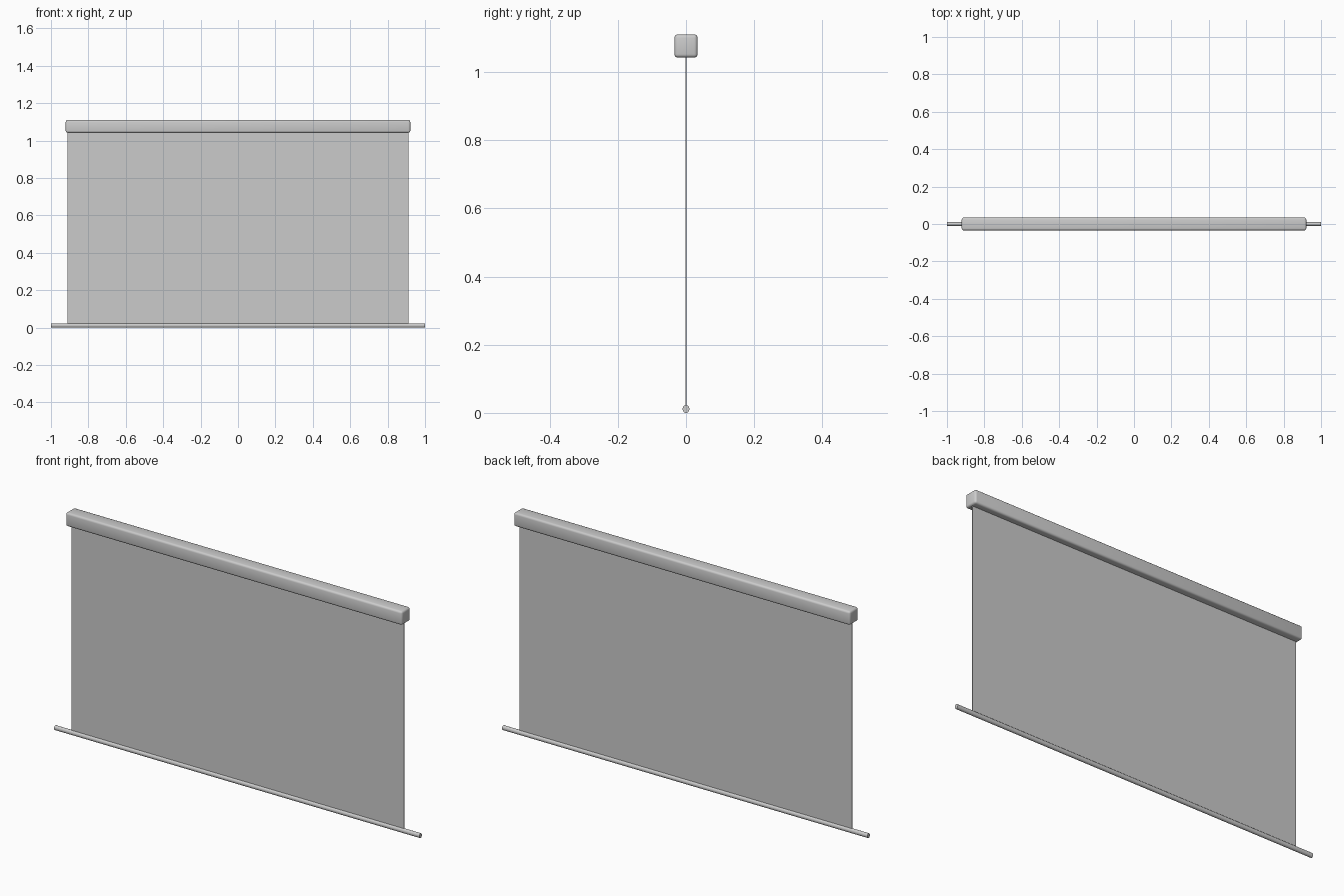
import bpy, math

if "Cube" in bpy.data.objects:
    bpy.data.objects.remove(bpy.data.objects["Cube"])


def box(name, size, z0, bevel=0.0, segments=3):
    bpy.ops.mesh.primitive_cube_add(size=1, location=(0, 0, z0 + size[2] / 2))
    ob = bpy.context.object
    ob.name = name
    ob.scale = size
    bpy.ops.object.transform_apply(location=False, rotation=False, scale=True)
    if bevel:
        m = ob.modifiers.new("rounded_edges", 'BEVEL')
        m.width = bevel
        m.segments = segments
        bpy.ops.object.modifier_apply(modifier=m.name)
        bpy.ops.object.shade_smooth()
    return ob


# Rounded housing that holds the roll
box("housing", (1.842, 0.068, 0.068), 1.042, bevel=0.01)

# Thin hanging fabric, tucked into the housing and the bar
box("screen_fabric", (1.822, 0.003, 1.04), 0.012)

# Round weight bar along the bottom edge, slightly taller than deep
bpy.ops.mesh.primitive_cylinder_add(vertices=24, radius=0.0115, depth=2,
                                    location=(0, 0, 0.0115),
                                    rotation=(0, math.pi / 2, 0))
bar = bpy.context.object
bar.name = "bottom_bar"
bar.scale = (1, 0.87, 1)
bpy.ops.object.transform_apply(location=False, rotation=True, scale=True)
bpy.ops.object.shade_smooth_by_angle(angle=math.radians(40))
